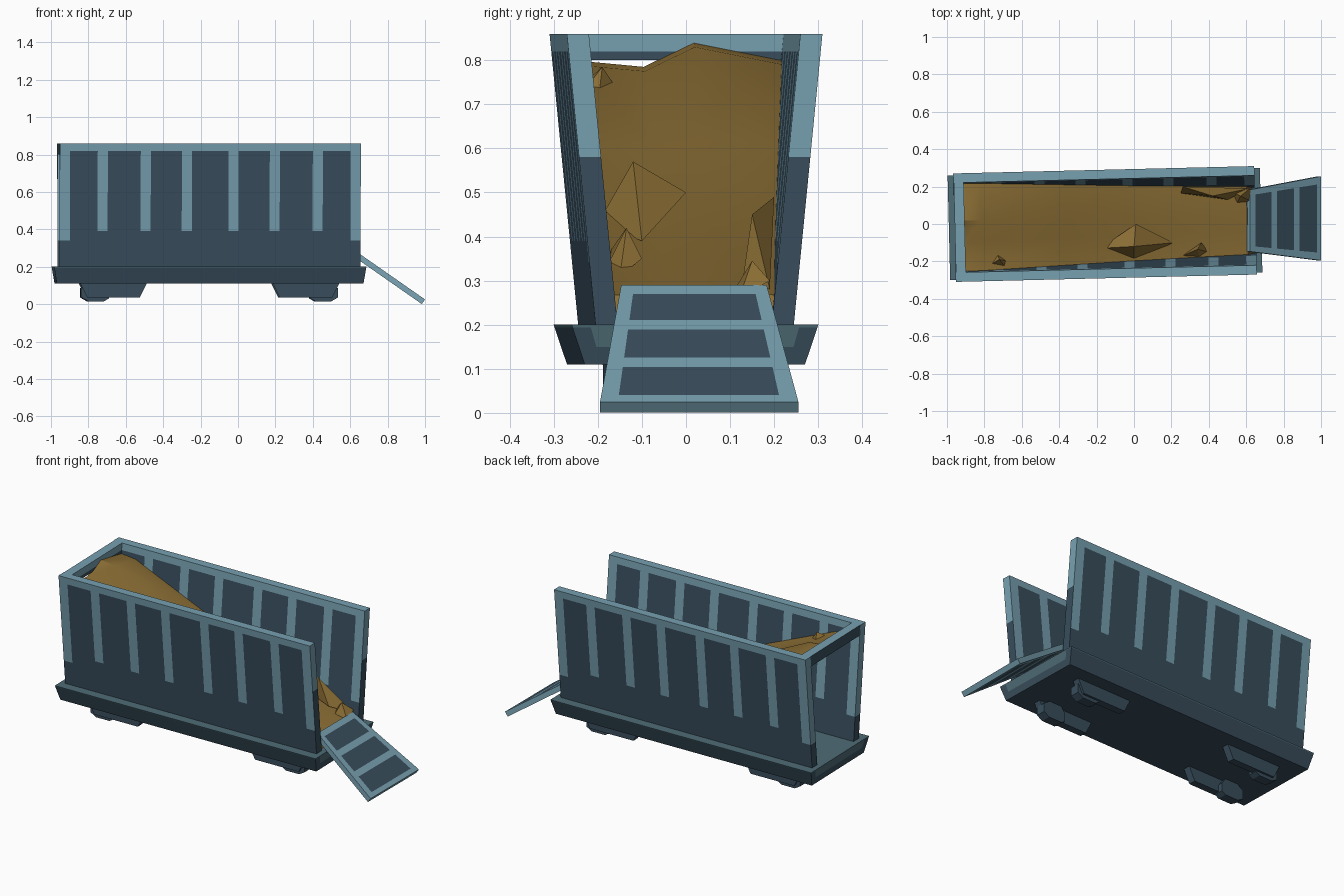
import bpy, bmesh, math
from mathutils import Vector, Matrix

if "Cube" in bpy.data.objects:
    bpy.data.objects.remove(bpy.data.objects["Cube"])

def mat(name, rgb):
    m = bpy.data.materials.new(name)
    lin = [((c / 255 + 0.055) / 1.055) ** 2.4 for c in rgb]
    m.diffuse_color = (*lin, 1)
    m.use_nodes = True
    m.node_tree.nodes["Principled BSDF"].inputs["Base Color"].default_value = m.diffuse_color
    return m

LIGHT = mat("light blue steel", (119, 160, 176))
DARK = mat("dark blue steel", (57, 78, 93))
MID = mat("worn teal steel", (78, 108, 118))
GOLD = mat("gold ore", (138, 109, 52))

# The whole container sits slightly turned on its base line
FRAME = Matrix.Translation((-0.155, 0, 0)) @ Matrix.Rotation(math.radians(1.4), 4, 'Z')

def finish(name, bm, mats, frame=FRAME, smooth=None):
    bmesh.ops.recalc_face_normals(bm, faces=bm.faces)
    me = bpy.data.meshes.new(name)
    bm.to_mesh(me)
    bm.free()
    me.transform(frame)
    for m in mats:
        me.materials.append(m)
    ob = bpy.data.objects.new(name, me)
    bpy.context.collection.objects.link(ob)
    if smooth:
        bpy.ops.object.select_all(action='DESELECT')
        ob.select_set(True)
        bpy.context.view_layer.objects.active = ob
        bpy.ops.object.shade_smooth_by_angle(angle=math.radians(smooth))
    return ob

def cut_box(lo, hi, cuts, rule, warp):
    """Box cut along axis planes, painted by a rule, then bent into shape."""
    bm = bmesh.new()
    bmesh.ops.create_cube(bm, size=1)
    lo, hi = Vector(lo), Vector(hi)
    for v in bm.verts:
        v.co = Vector(lo[i] + (v.co[i] + 0.5) * (hi[i] - lo[i]) for i in range(3))
    for axis, values in enumerate(cuts):
        for val in values:
            no = Vector((0, 0, 0))
            no[axis] = 1
            bmesh.ops.bisect_plane(bm, geom=bm.verts[:] + bm.edges[:] + bm.faces[:],
                                   dist=1e-6, plane_co=no * val, plane_no=no)
    bm.normal_update()
    for f in bm.faces:
        f.material_index = rule(f.calc_center_median(), f.normal)
    for v in bm.verts:
        v.co = warp(v.co)
    return bm

def lean(z):
    # outward lean of the side walls relative to the rim
    return (z - 0.86) * 0.0985

# Side walls with painted rims and six ribs
RIBS = (-0.575, -0.345, -0.125, 0.125, 0.345, 0.575)

def wall_rule(c, n):
    if n.x > 0.5:
        return 0 if c.z > 0.58 else 1
    if c.z > 0.82 or (abs(c.x) > 0.75 and c.z > 0.34):
        return 0
    return 0 if c.z > 0.39 and any(abs(c.x - r) < 0.027 for r in RIBS) else 1

rib_cuts = [r + d for r in RIBS for d in (-0.027, 0.027)]
for side, name in ((-1, "front_wall"), (1, "rear_wall")):
    bm = cut_box((-0.805, 0.24, 0.195), (0.805, 0.29, 0.86),
                 (rib_cuts + [-0.75, 0.75], (), (0.34, 0.39, 0.58, 0.82)), wall_rule,
                 lambda c: Vector((c.x, side * (c.y + lean(c.z)), c.z)))
    finish(name, bm, (LIGHT, DARK))

# Beam across the top of the open left end
bm = cut_box((-0.803, -0.24, 0.80), (-0.75, 0.24, 0.86), ((), (), (0.82,)),
             lambda c, n: 0 if c.z > 0.82 and n.x > -0.5 else 1,
             lambda c: Vector((c.x, c.y * (0.24 + lean(c.z)) / 0.24, c.z)))
finish("end_beam", bm, (LIGHT, DARK))

# Tapered base tray
def base_rule(c, n):
    if n.z > 0.5 or c.z > 0.194:
        return 0
    return 0 if abs(n.x) > 0.5 and c.z > 0.15 and abs(c.y) < 0.85 else 1

def base_warp(c):
    t = (c.z - 0.11) / 0.09
    return Vector((c.x * (0.82 + 0.015 * t), c.y * (0.25 + 0.03 * t), c.z))

bm = cut_box((-1, -1, 0.11), (1, 1, 0.2), ((), (-0.85, 0.85), (0.15, 0.194)),
             base_rule, base_warp)
finish("base", bm, (MID, DARK))

def extrude_xz(profile, y0, y1):
    bm = bmesh.new()
    f = bm.faces.new([bm.verts.new((x, y0, z)) for x, z in profile])
    ext = bmesh.ops.extrude_face_region(bm, geom=[f])["geom"]
    bmesh.ops.translate(bm, vec=(0, y1 - y0, 0),
                        verts=[v for v in ext if isinstance(v, bmesh.types.BMVert)])
    return bm

# Skid brackets and foot blocks under the base
for sx in (-1, 1):
    for sy in (-1, 1):
        tag = ("left" if sx < 0 else "right") + ("_front" if sy < 0 else "_rear")
        prof = [(0.335, 0.115), (0.375, 0.035), (0.655, 0.035), (0.695, 0.115)]
        finish("bracket_" + tag,
               extrude_xz([(sx * x, z) for x, z in prof], sy * 0.13, sy * 0.172), (DARK,))
        foot = [(0.54, 0.075), (0.54, 0.03), (0.565, 0.015), (0.65, 0.015),
                (0.685, 0.035), (0.685, 0.085), (0.64, 0.115), (0.57, 0.115)]
        finish("foot_" + tag,
               extrude_xz([(sx * x, z) for x, z in foot], sy * 0.105, sy * 0.16), (DARK,))

# Lowered loading ramp: u along, v across, w thickness
PANELS = ((0.075, 0.30), (0.38, 0.62), (0.70, 0.94))

def ramp_rule(c, n):
    return 1 if abs(n.z) > 0.5 and abs(c.y) < 0.82 and any(a < c.x < b for a, b in PANELS) else 0

def ramp_warp(c):
    half = 0.165 + 0.06 * c.x
    return Vector((0.62 + 0.38 * c.x - 0.572 * c.z, 0.018 + 0.012 * c.x + half * c.y,
                   0.29 - 0.265 * c.x - 0.82 * c.z))

bm = cut_box((0, -1, 0), (1, 1, 0.03),
             ([e for p in PANELS for e in p], (-0.82, 0.82), ()), ramp_rule, ramp_warp)
finish("ramp", bm, (LIGHT, DARK), Matrix())

# Sloping heap of ore that fills the container, with a skirt at the open end
PROFILE = ((-0.76, 0.81), (-0.66, 0.8), (-0.215, 0.61), (0.155, 0.46),
           (0.5, 0.345), (0.76, 0.27), (0.79, 0.2))
ACROSS = ((-1, -0.01), (-0.33, -0.025), (0.15, 0.03), (1, -0.01))
bm = bmesh.new()
rows = []
for i, (x, z) in enumerate(PROFILE):
    row = []
    for s, dz in ACROSS:
        h = z + dz * (1 if i < 2 else 0.25 if i < 6 else 0)
        row.append(bm.verts.new((x, s * (0.243 + lean(h)), h)))
    rows.append(row)
for a, b in zip(rows, rows[1:]):
    for j in range(len(ACROSS) - 1):
        bm.faces.new((a[j], b[j], b[j + 1], a[j + 1]))
finish("ore_heap", bm, (GOLD,), smooth=35)

# Angular lumps breaking the surface: a peak, then the ring of its foot
LUMPS = (
    ((0, -0.12, 0.57), (-0.18, -0.13, 0.5), (0, -0.2, 0.43), (0.21, -0.1, 0.39), (0.01, 0.0, 0.5)),
    ((-0.72, -0.19, 0.785), (-0.81, -0.24, 0.74), (-0.68, -0.24, 0.72), (-0.66, -0.2, 0.7), (-0.73, -0.16, 0.74)),
    ((0.34, -0.135, 0.42), (0.26, -0.17, 0.37), (0.35, -0.18, 0.33), (0.4, -0.15, 0.31), (0.36, -0.1, 0.35)),
    ((0.42, 0.15, 0.45), (0.25, 0.165, 0.38), (0.5, 0.13, 0.31), (0.62, 0.19, 0.28), (0.26, 0.2, 0.49)),
    ((0.57, 0.15, 0.345), (0.53, 0.17, 0.3), (0.55, 0.11, 0.28), (0.63, 0.12, 0.26), (0.62, 0.19, 0.3)),
)
for k, (peak, *ring) in enumerate(LUMPS):
    bm = bmesh.new()
    top = bm.verts.new(peak)
    foot = [bm.verts.new(p) for p in ring]
    for a, b in zip(foot, foot[1:] + foot[:1]):
        bm.faces.new((top, a, b))
    bm.faces.new(foot[::-1])
    finish("ore_lump_%d" % (k + 1), bm, (GOLD,), Matrix())
